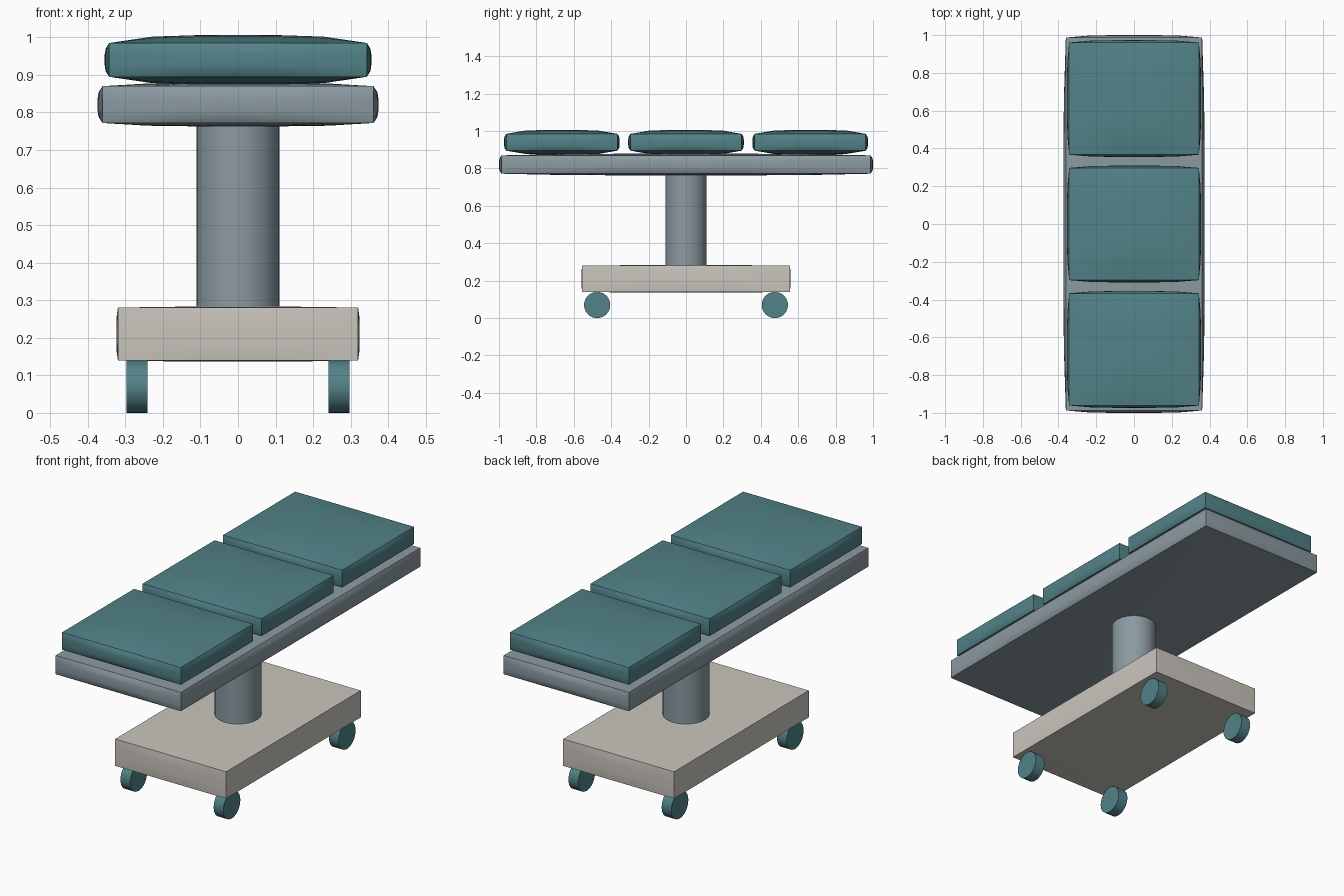
import bpy, bmesh, math
from mathutils import Matrix

if "Cube" in bpy.data.objects:
    bpy.data.objects.remove(bpy.data.objects["Cube"])


def material(name, rgb):
    m = bpy.data.materials.new(name)
    m.diffuse_color = (*rgb, 1)
    m.use_nodes = True
    m.node_tree.nodes["Principled BSDF"].inputs["Base Color"].default_value = m.diffuse_color
    return m


TEAL = material("teal", (0.085, 0.225, 0.245))
STEEL = material("steel grey", (0.26, 0.325, 0.36))
BEIGE = material("warm beige", (0.59, 0.56, 0.51))


def finish(bm, name, mat, loc):
    me = bpy.data.meshes.new(name)
    bm.to_mesh(me)
    bm.free()
    me.materials.append(mat)
    ob = bpy.data.objects.new(name, me)
    ob.location = loc
    bpy.context.collection.objects.link(ob)
    bpy.ops.object.select_all(action='DESELECT')
    ob.select_set(True)
    bpy.context.view_layer.objects.active = ob
    bpy.ops.object.shade_smooth_by_angle(angle=math.radians(30))
    return ob


def puffed_box(name, mat, loc, half, bulge):
    """Box with crisp edges whose six faces swell outwards."""
    bm = bmesh.new()
    bmesh.ops.create_cube(bm, size=2)
    bmesh.ops.subdivide_edges(bm, edges=bm.edges[:], cuts=5, use_grid_fill=True)
    for v in bm.verts:
        t = v.co.copy()
        f = [max(0.0, 1 - c ** 4) for c in t]
        for i in range(3):
            v.co[i] = t[i] * half[i]
            if abs(t[i]) > 0.999:
                v.co[i] += math.copysign(bulge[i], t[i]) * f[i - 1] * f[i - 2]
    return finish(bm, name, mat, loc)


def cylinder(name, mat, loc, radius, depth, along_x=False):
    bm = bmesh.new()
    rot = Matrix.Rotation(math.pi / 2, 4, 'Y') if along_x else Matrix()
    bmesh.ops.create_cone(bm, cap_ends=True, segments=32, radius1=radius,
                          radius2=radius, depth=depth, matrix=rot)
    return finish(bm, name, mat, loc)


# Three cushions on the table top
for name, y in (("foot_cushion", -0.664), ("middle_cushion", 0), ("head_cushion", 0.664)):
    puffed_box(name, TEAL, (0, y, 0.94), (0.343, 0.297, 0.045), (0.012, 0.012, 0.021))

# Table board
puffed_box("table_board", STEEL, (0, 0, 0.821), (0.361, 0.987, 0.049), (0.013, 0.013, 0.009))

# Column
cylinder("column", STEEL, (0, 0, 0.52), 0.11, 0.50)

# Base block
puffed_box("base", BEIGE, (0, 0, 0.21), (0.32, 0.555, 0.07), (0.004, 0.004, 0.003))

# Four wheels
for sx, side in ((-1, "left"), (1, "right")):
    for sy, end in ((-1, "front"), (1, "back")):
        cylinder(f"{end}_{side}_wheel", TEAL, (sx * 0.269, sy * 0.475, 0.07), 0.07, 0.056, True)
